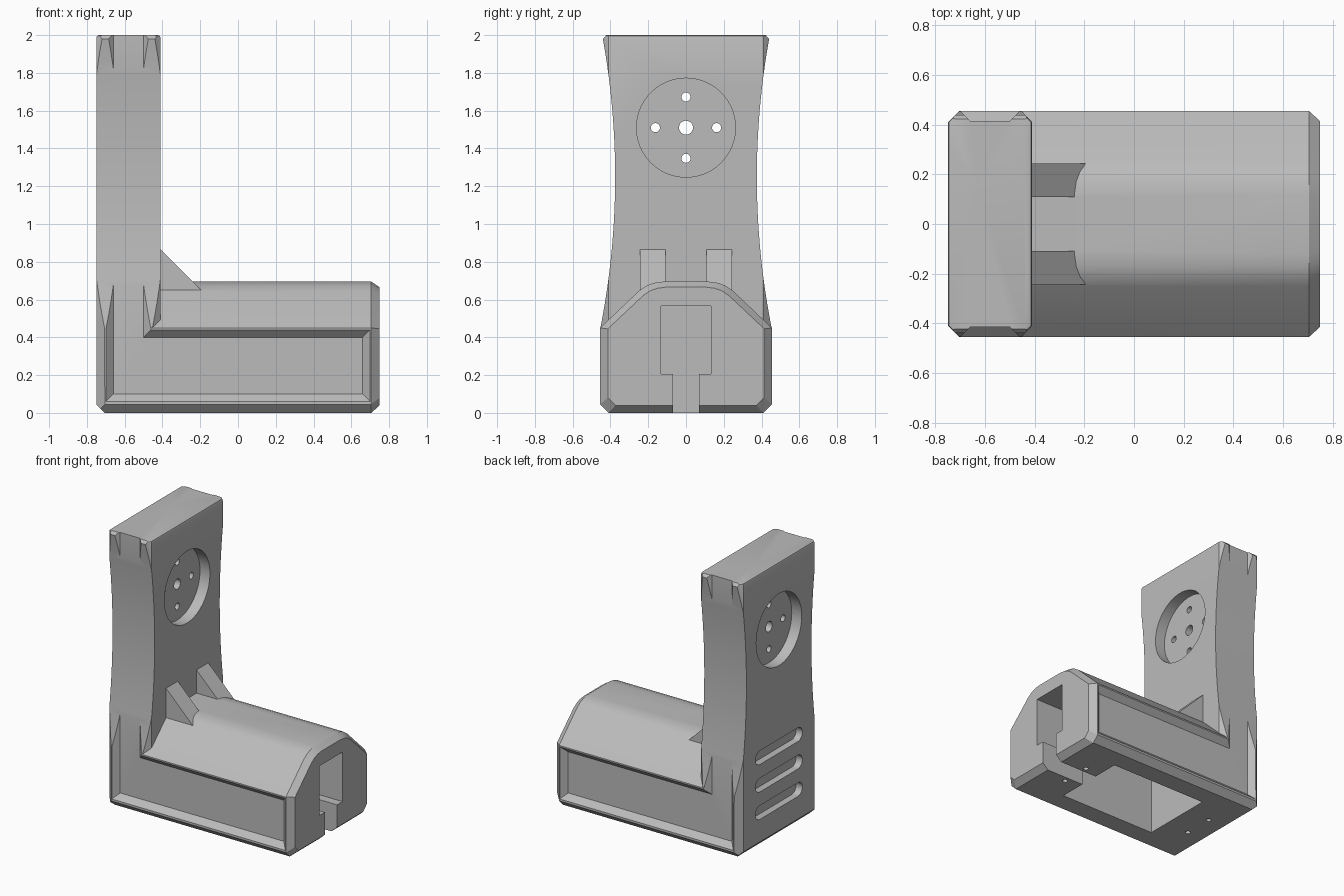
import bpy
import bmesh
from math import sin, cos, pi

old = bpy.data.objects.get("Cube")
if old:
    bpy.data.objects.remove(old, do_unlink=True)

grey = bpy.data.materials.new("plain grey")
grey.use_nodes = True
tone = (0.5, 0.5, 0.5, 1)
grey.diffuse_color = tone
grey.node_tree.nodes["Principled BSDF"].inputs["Base Color"].default_value = tone


def make(name, bm):
    bmesh.ops.recalc_face_normals(bm, faces=bm.faces)
    mesh = bpy.data.meshes.new(name)
    bm.to_mesh(mesh)
    bm.free()
    mesh.materials.append(grey)
    obj = bpy.data.objects.new(name, mesh)
    bpy.context.collection.objects.link(obj)
    return obj


def loft(name, rings):
    """Skin matching rings of points and cap both ends."""
    bm = bmesh.new()
    loops = [[bm.verts.new(p) for p in ring] for ring in rings]
    n = len(loops[0])
    for a, b in zip(loops, loops[1:]):
        for i in range(n):
            j = (i + 1) % n
            bm.faces.new((a[i], a[j], b[j], b[i]))
    bm.faces.new(loops[0])
    bm.faces.new(loops[-1])
    return make(name, bm)


def along_x(name, profile, x0, x1):
    return loft(name, [[(x, y, z) for y, z in profile] for x in (x0, x1)])


def rect(y0, y1, z0, z1):
    return [(y0, z0), (y1, z0), (y1, z1), (y0, z1)]


def circle(y, z, r, n=32):
    return [(y + r * cos(2 * pi * i / n), z + r * sin(2 * pi * i / n)) for i in range(n)]


def mirrored(half):
    return half + [(-y, z) for y, z in reversed(half)]


def combine(target, other, operation):
    mod = target.modifiers.new("combine", 'BOOLEAN')
    mod.operation = operation
    mod.solver = 'EXACT'
    mod.object = other
    bpy.context.view_layer.update()
    result = target.evaluated_get(bpy.context.evaluated_depsgraph_get())
    mesh = bpy.data.meshes.new_from_object(result)
    target.modifiers.clear()
    target.data = mesh
    bpy.data.objects.remove(other, do_unlink=True)


# Upright with waisted sides
half = [(0.41, 0), (0.455, 0.045)]
for i in range(25):
    z = 0.45 + 1.53 * i / 24
    half.append((0.375 + 0.122 * (z - 1.25) ** 2, z))
half.append((half[-1][0] - 0.018, 2.0))
bracket = along_x("bracket", mirrored(half), -0.8, -0.3)

# Chamfered column that trims the upright's corners
bm = bmesh.new()
bmesh.ops.create_cube(bm, size=1)
for v in bm.verts:
    v.co = (-0.58 + 0.34 * v.co.x, 0.91 * v.co.y, 1.0 + 2.0 * v.co.z)
bottom_back = [e for e in bm.edges
               if all(v.co.z < 0.1 and v.co.x < -0.7 for v in e.verts)]
upright = [e for e in bm.edges if abs(e.verts[0].co.z - e.verts[1].co.z) > 1]
bmesh.ops.bevel(bm, geom=upright + bottom_back, offset=0.045, segments=1,
                profile=0.5, affect='EDGES')
top = [e for e in bm.edges if all(v.co.z > 1.9 for v in e.verts)]
bmesh.ops.bevel(bm, geom=top, offset=0.014, segments=2, profile=0.5, affect='EDGES')
combine(bracket, make("column", bm), 'INTERSECT')

# Base housing with a rounded roof and chamfered end
body = mirrored([(0.41, 0), (0.455, 0.045), (0.455, 0.45), (0.25, 0.645),
                 (0.21, 0.673), (0.17, 0.688), (0.12, 0.695)])
base = loft("base", [
    [(-0.6, y, z) for y, z in body],
    [(0.705, y, z) for y, z in body],
    [(0.75, y * 0.91, 0.04 + z * 0.9) for y, z in body]])
combine(bracket, base, 'UNION')

# Gussets between upright and base
for side in (-1, 1):
    tri = [(-0.45, 0.55), (-0.45, 0.865), (-0.41, 0.865), (-0.19, 0.645), (-0.19, 0.55)]
    gusset = loft("gusset", [[(x, side * y, z) for x, z in tri] for y in (0.108, 0.243)])
    combine(bracket, gusset, 'UNION')

# L-shaped sunken side panels with sloping borders
panel = [(-0.66, 0.1, -1, -1), (0.66, 0.1, 1, -1), (0.66, 0.4, 1, 1),
         (-0.5, 0.4, 1, 1), (-0.5, 2.2, 1, 1), (-0.66, 2.2, -1, 1)]
for side in (-1, 1):
    rings = [[(x + d * sx, side * (0.415 + d), z + d * sz) for x, z, sx, sz in panel]
             for d in (0, 0.06)]
    combine(bracket, loft("panel_cutter", rings), 'DIFFERENCE')

# Housing cavity, open below, and the keyhole slot in the end
cuts = [(rect(-0.27, 0.27, -0.1, 0.565), -0.38, 0.4),
        (mirrored([(0.07, -0.1), (0.07, 0.205), (0.133, 0.205), (0.133, 0.565)]), 0.3, 0.9)]

# Round recesses on both faces and their through holes
cuts += [(circle(0, 1.51, 0.262, 64), -0.9, -0.67),
         (circle(0, 1.51, 0.262, 64), -0.49, -0.3),
         (circle(0, 1.51, 0.037), -0.9, -0.3)]
for i in range(4):
    a = i * pi / 2
    cuts.append((circle(0.162 * cos(a), 1.51 + 0.162 * sin(a), 0.024, 24), -0.9, -0.3))

# Long rounded grooves on the back of the upright
for z in (0.26, 0.46, 0.66):
    groove = [(s * 0.22 + 0.05 * cos(a), z + 0.05 * sin(a))
              for s, start in ((1, -pi / 2), (-1, pi / 2))
              for a in [start + pi * k / 12 for k in range(13)]]
    cuts.append((groove, -0.9, -0.7))
for profile, x0, x1 in cuts:
    combine(bracket, along_x("cutter", profile, x0, x1), 'DIFFERENCE')

# Screw holes in the underside
for x in (-0.57, 0.52):
    for y in (-0.11, 0.11):
        ring = circle(y, x, 0.018, 16)
        hole = loft("hole_cutter", [[(b, a, z) for a, b in ring] for z in (-0.05, 0.1)])
        combine(bracket, hole, 'DIFFERENCE')

# Soft shading on curves, sharp elsewhere
bpy.ops.object.select_all(action='DESELECT')
bracket.select_set(True)
bpy.context.view_layer.objects.active = bracket
bpy.ops.object.shade_smooth_by_angle(angle=0.4)
